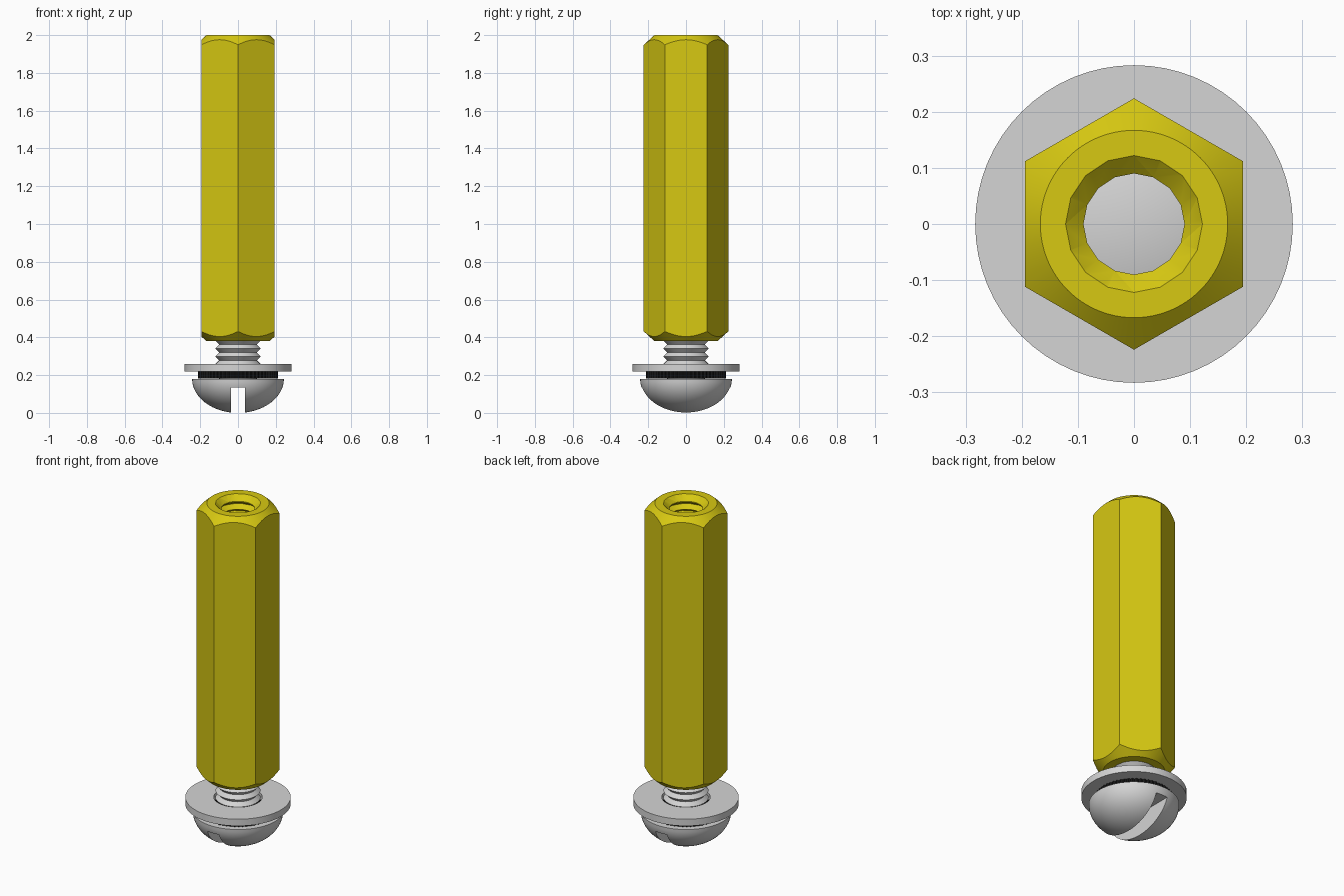
import bpy, bmesh
from math import sin, cos, pi, radians

if "Cube" in bpy.data.objects:
    bpy.data.objects.remove(bpy.data.objects["Cube"])


def material(name, rgb):
    m = bpy.data.materials.new(name)
    m.use_nodes = True
    m.diffuse_color = (*rgb, 1)
    m.node_tree.nodes["Principled BSDF"].inputs["Base Color"].default_value = (*rgb, 1)
    return m


brass = material("yellow brass", (0.68, 0.58, 0.006))
steel = material("light steel", (0.66, 0.66, 0.66))
black = material("black steel", (0.008, 0.008, 0.008))


def finish(name, bm, mat):
    bmesh.ops.recalc_face_normals(bm, faces=bm.faces)
    mesh = bpy.data.meshes.new(name)
    bm.to_mesh(mesh)
    bm.free()
    mesh.materials.append(mat)
    obj = bpy.data.objects.new(name, mesh)
    bpy.context.collection.objects.link(obj)
    return obj


def lathe(name, profile, mat, segments=64, closed=False, teeth=0.0):
    """Spin (radius, z) points about z; teeth pulls in every other column."""
    bm = bmesh.new()
    rings = []
    for r, z in profile:
        if r == 0:
            rings.append([bm.verts.new((0, 0, z))] * segments)
            continue
        ring = []
        for i in range(segments):
            a = pi / 2 + 2 * pi * i / segments
            rr = r - teeth * (i % 2)
            ring.append(bm.verts.new((rr * cos(a), rr * sin(a), z)))
        rings.append(ring)
    pairs = list(zip(rings, rings[1:]))
    if closed:
        pairs.append((rings[-1], rings[0]))
    for low, high in pairs:
        for i in range(segments):
            j = (i + 1) % segments
            corners = dict.fromkeys((low[i], low[j], high[j], high[i]))
            bm.faces.new(list(corners))
    return finish(name, bm, mat)


def boolean(obj, cutter, operation):
    mod = obj.modifiers.new("cut", "BOOLEAN")
    mod.operation, mod.object, mod.solver = operation, cutter, "EXACT"
    bpy.context.view_layer.objects.active = obj
    bpy.ops.object.modifier_apply(modifier=mod.name)
    bpy.data.objects.remove(cutter)


def smooth(obj, angle=30):
    bpy.ops.object.select_all(action="DESELECT")
    obj.select_set(True)
    bpy.context.view_layer.objects.active = obj
    bpy.ops.object.shade_smooth_by_angle(angle=radians(angle))


def thread(z_start, z_end, pitch, first, second):
    """Zigzag profile alternating between two radii."""
    count = int((z_end - z_start) / pitch * 2)
    return [(second if i % 2 else first, z_start + i * pitch / 2) for i in range(count + 1)]


PITCH = 0.042
BOTTOM, TOP = 0.38, 2.0

# Hexagonal standoff: chamfered round bar, trimmed to a hexagon
bar = [(0, BOTTOM), (0.167, BOTTOM), (0.25, BOTTOM + 0.075),
       (0.25, TOP - 0.075), (0.167, TOP), (0, TOP)]
standoff = lathe("hex_standoff", bar, brass, 96)
hexagon = lathe("hex_cutter", [(0, 0.3), (0.224, 0.3), (0.224, 2.1), (0, 2.1)], brass, 6)
boolean(standoff, hexagon, "INTERSECT")

# Threaded bore with a countersink at each end
grooves = thread(BOTTOM + 0.03, TOP - 0.03, PITCH, 0.09, 0.118)
bore_profile = [(0, BOTTOM - 0.01), (0.13, BOTTOM - 0.01)] + grooves
bore_profile += [(0.09, TOP - 0.03), (0.122, TOP), (0.122, TOP + 0.02), (0, TOP + 0.02)]
bore = lathe("bore_cutter", bore_profile, brass, 16)
boolean(standoff, bore, "DIFFERENCE")
smooth(standoff, 24)

# Screw shank with ring threads
shank = [(0, 0.16), (0.1, 0.16)] + thread(0.236, 0.68, PITCH, 0.1, 0.121)
shank += [(0.09, 0.69), (0, 0.69)]
smooth(lathe("screw_shank", shank, steel, 32), 25)

# Domed screw head with a straight slot
HEAD_R, HEAD_H, STEPS = 0.243, 0.18, 16
dome = [(HEAD_R * sin(t), HEAD_H * (1 - cos(t)))
        for t in (pi / 2 * i / STEPS for i in range(STEPS + 1))]
head = lathe("screw_head", dome + [(0, HEAD_H)], steel)
bm = bmesh.new()
bmesh.ops.create_cube(bm, size=1)
bmesh.ops.scale(bm, verts=bm.verts, vec=(0.076, 0.6, 0.2))
bmesh.ops.translate(bm, verts=bm.verts, vec=(0, 0, 0.035))
boolean(head, finish("slot_cutter", bm, steel), "DIFFERENCE")
smooth(head)

# Toothed lock washer between head and flat washer
lathe("lock_washer", [(0.135, 0.181), (0.213, 0.181), (0.213, 0.219), (0.135, 0.219)],
      black, 120, True, 0.008)

# Flat washer
smooth(lathe("flat_washer", [(0.13, 0.22), (0.283, 0.22), (0.283, 0.26), (0.13, 0.26)],
             steel, 64, True))
